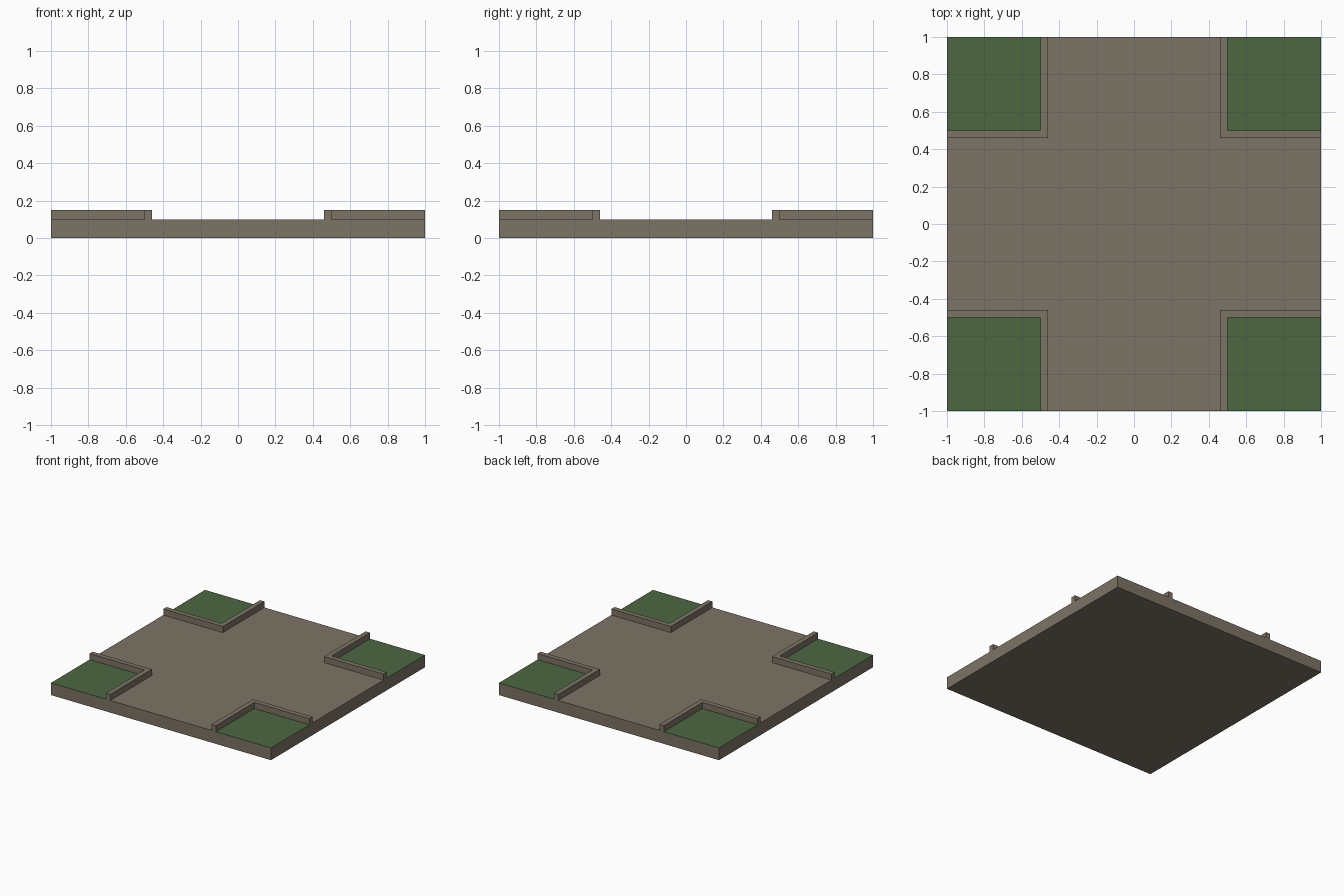
import bpy, bmesh

if "Cube" in bpy.data.objects:
    bpy.data.objects.remove(bpy.data.objects["Cube"])

def material(name, rgb):
    m = bpy.data.materials.new(name)
    m.diffuse_color = (*rgb, 1)
    m.use_nodes = True
    m.node_tree.nodes["Principled BSDF"].inputs["Base Color"].default_value = m.diffuse_color
    return m

stone = material("brown_stone", (0.203, 0.172, 0.131))
grass = material("green_grass", (0.075, 0.137, 0.053))

def finish(name, bm, mats):
    bmesh.ops.recalc_face_normals(bm, faces=bm.faces)
    me = bpy.data.meshes.new(name)
    bm.to_mesh(me)
    bm.free()
    for m in mats:
        me.materials.append(m)
    ob = bpy.data.objects.new(name, me)
    bpy.context.collection.objects.link(ob)
    return ob

# Road slab, cut so the four top corners can be grass
bm = bmesh.new()
bmesh.ops.create_cube(bm, size=1)
for v in bm.verts:
    v.co = (v.co.x * 2, v.co.y * 2, (v.co.z + 0.5) * 0.1)
for axis in ((1, 0, 0), (0, 1, 0)):
    for d in (-0.5, 0.5):
        bmesh.ops.bisect_plane(bm, geom=bm.verts[:] + bm.edges[:] + bm.faces[:],
                               plane_co=[a * d for a in axis], plane_no=axis)
bm.normal_update()
for f in bm.faces:
    c = f.calc_center_median()
    if f.normal.z > 0.9 and abs(c.x) > 0.5 and abs(c.y) > 0.5:
        f.material_index = 1
finish("crossroad_slab", bm, [stone, grass])

# L-shaped kerb around each grass corner
IN, OUT = 0.46, 0.5
profile = [(IN, IN), (1, IN), (1, OUT), (OUT, OUT), (OUT, 1), (IN, 1)]
for sx, side in ((-1, "left"), (1, "right")):
    for sy, end in ((-1, "front"), (1, "back")):
        bm = bmesh.new()
        face = bm.faces.new([bm.verts.new((x * sx, y * sy, 0.1)) for x, y in profile])
        ext = bmesh.ops.extrude_face_region(bm, geom=[face], use_keep_orig=True)
        for g in ext["geom"]:
            if isinstance(g, bmesh.types.BMVert):
                g.co.z = 0.15
        finish(f"kerb_{end}_{side}", bm, [stone])
